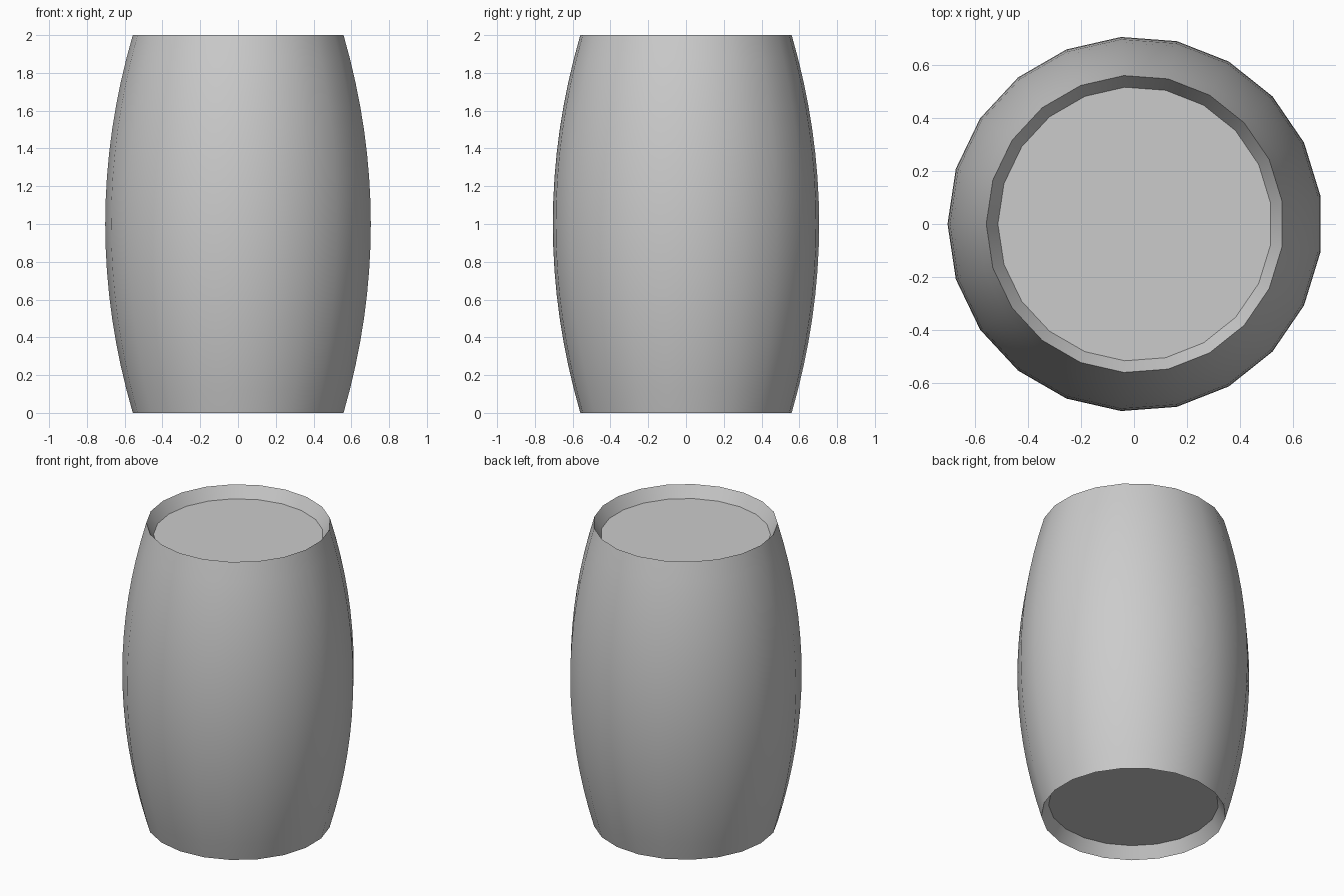
import bpy, bmesh
from math import cos, sin, pi, radians

if "Cube" in bpy.data.objects:
    bpy.data.objects.remove(bpy.data.objects["Cube"])

SIDES = 21
RINGS = 16
R_MID, R_END = 0.707, 0.561      # belly and rim radius
R_HEAD, RECESS = 0.517, 0.077    # recessed lids
X_OFF = 0.004                    # centres the odd-sided outline


def ring(bm, r, z):
    return [bm.verts.new((X_OFF + r * cos(pi + 2 * pi * i / SIDES),
                          r * sin(pi + 2 * pi * i / SIDES), z))
            for i in range(SIDES)]


# Profile: bottom lid edge, bulging wall from rim to rim, top lid edge
profile = [(R_HEAD, RECESS)]
for k in range(RINGS + 1):
    z = 2 * k / RINGS
    profile.append((R_MID - (R_MID - R_END) * (z - 1) ** 2, z))
profile.append((R_HEAD, 2 - RECESS))

bm = bmesh.new()
rings = [ring(bm, r, z) for r, z in profile]
for a, b in zip(rings, rings[1:]):
    for i in range(SIDES):
        j = (i + 1) % SIDES
        bm.faces.new((a[i], a[j], b[j], b[i]))

# Flat lids
bm.faces.new(rings[0][::-1])
bm.faces.new(rings[-1])
bmesh.ops.recalc_face_normals(bm, faces=bm.faces[:])

mesh = bpy.data.meshes.new("barrel")
bm.to_mesh(mesh)
bm.free()
barrel = bpy.data.objects.new("barrel", mesh)
bpy.context.collection.objects.link(barrel)

# Smooth wall with sharp rims
bpy.context.view_layer.objects.active = barrel
barrel.select_set(True)
bpy.ops.object.shade_smooth_by_angle(angle=radians(30))
